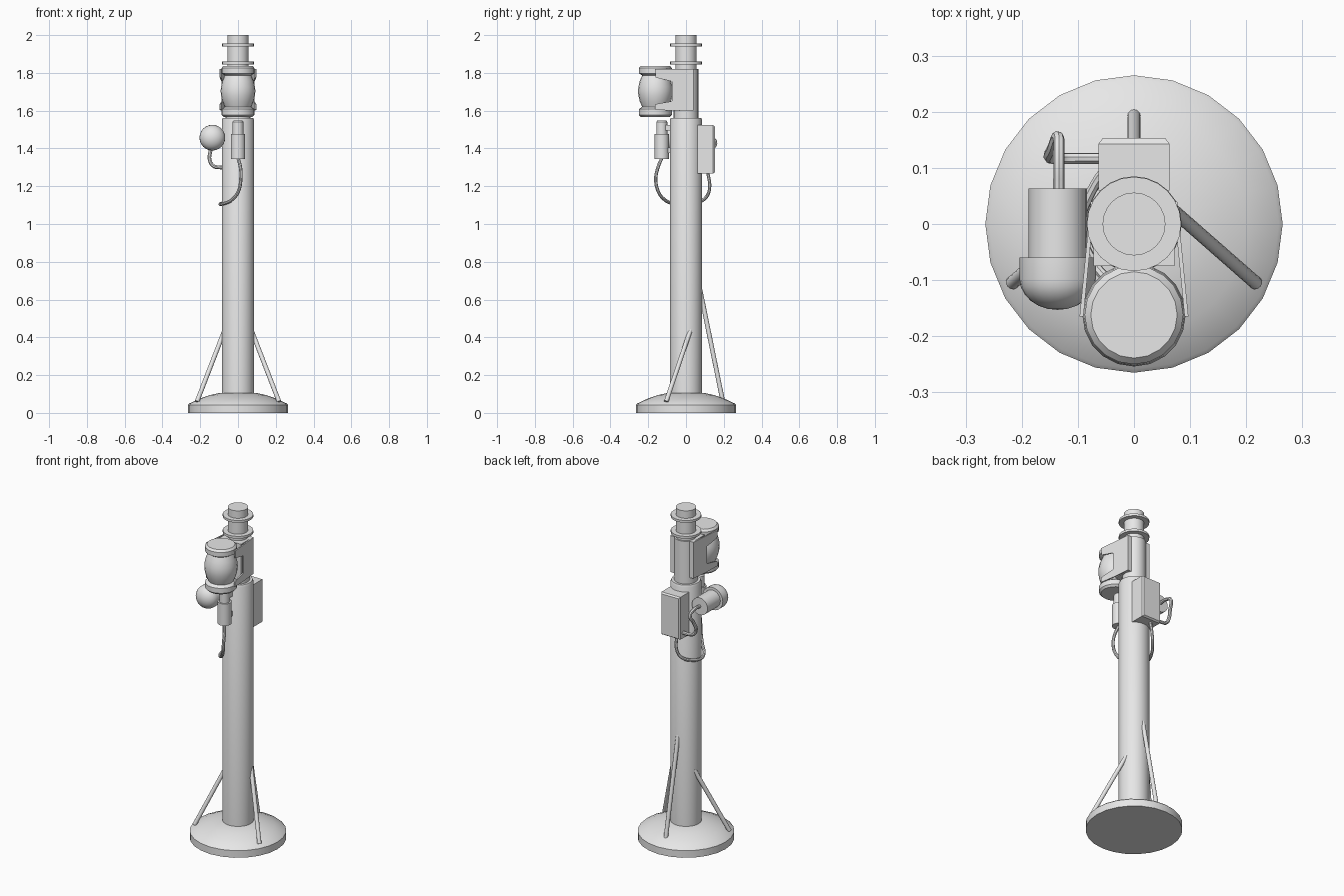
import bpy, bmesh, math
from mathutils import Vector, Matrix

if "Cube" in bpy.data.objects:
    bpy.data.objects.remove(bpy.data.objects["Cube"])

grey = bpy.data.materials.new("plain_grey")
grey.diffuse_color = (0.8, 0.8, 0.8, 1)
grey.use_nodes = True
grey.node_tree.nodes["Principled BSDF"].inputs["Base Color"].default_value = grey.diffuse_color


def add(name, bm, smooth=True):
    """Turn a bmesh into an object with outward normals."""
    bmesh.ops.remove_doubles(bm, verts=bm.verts, dist=1e-5)
    bmesh.ops.recalc_face_normals(bm, faces=bm.faces)
    me = bpy.data.meshes.new(name)
    bm.to_mesh(me)
    bm.free()
    ob = bpy.data.objects.new(name, me)
    bpy.context.collection.objects.link(ob)
    me.materials.append(grey)
    if smooth:
        soften(ob)
    return ob


def soften(ob):
    bpy.ops.object.select_all(action='DESELECT')
    ob.select_set(True)
    bpy.context.view_layer.objects.active = ob
    bpy.ops.object.shade_smooth_by_angle(angle=math.radians(35))


def lathe(name, profile, loc=(0, 0, 0), sides=24, rot=None):
    """Revolve (radius, height) points round z, then turn and place."""
    bm = bmesh.new()
    vs = [bm.verts.new((r, 0, z)) for r, z in profile]
    es = [bm.edges.new(p) for p in zip(vs, vs[1:])]
    bmesh.ops.spin(bm, geom=vs + es, cent=(0, 0, 0), axis=(0, 0, 1),
                   angle=2 * math.pi, steps=sides, use_duplicate=False)
    if rot:
        bm.transform(rot)
    bm.transform(Matrix.Translation(loc))
    return add(name, bm)


def prism(name, pts, offset):
    """Extrude a flat polygon of 3D points by an offset."""
    bm = bmesh.new()
    face = bm.faces.new([bm.verts.new(p) for p in pts])
    ext = bmesh.ops.extrude_face_region(bm, geom=[face], use_keep_orig=True)
    bmesh.ops.translate(bm, vec=offset, verts=[g for g in ext['geom'] if isinstance(g, bmesh.types.BMVert)])
    return add(name, bm, False)


def block(name, x, y, z, taper=0):
    """Box from ranges, with an optional chamfer round its back face."""
    bm = bmesh.new()
    bmesh.ops.create_cube(bm, size=1)
    size = [b - a for a, b in (x, y, z)]
    mid = [(a + b) / 2 for a, b in (x, y, z)]
    bm.transform(Matrix.Translation(mid) @ Matrix.Diagonal((*size, 1)))
    if taper:
        back = max(bm.faces, key=lambda f: f.calc_center_median().y)
        bmesh.ops.inset_region(bm, faces=[back], thickness=taper, depth=0)
        bmesh.ops.translate(bm, vec=(0, taper, 0), verts=back.verts)
    return add(name, bm, False)


def tube(name, pts, radius):
    """Round cable through the points."""
    cu = bpy.data.curves.new(name, 'CURVE')
    cu.dimensions = '3D'
    cu.bevel_depth = radius
    cu.bevel_resolution = 2
    cu.resolution_u = 5
    cu.use_fill_caps = True
    sp = cu.splines.new('BEZIER')
    sp.bezier_points.add(len(pts) - 1)
    for bp, p in zip(sp.bezier_points, pts):
        bp.co = p
        bp.handle_left_type = bp.handle_right_type = 'AUTO'
    ob = bpy.data.objects.new(name, cu)
    bpy.context.collection.objects.link(ob)
    bpy.ops.object.select_all(action='DESELECT')
    ob.select_set(True)
    bpy.context.view_layer.objects.active = ob
    bpy.ops.object.convert(target='MESH')
    ob = bpy.context.object
    ob.data.materials.clear()
    ob.data.materials.append(grey)
    soften(ob)


def rod(name, a, b, radius):
    """Straight bar between two points."""
    a, d = Vector(a), Vector(b) - Vector(a)
    lathe(name, [(0, 0), (radius, 0), (radius, d.length), (0, d.length)], a, 12,
          d.to_track_quat('Z', 'Y').to_matrix().to_4x4())


# Domed foot and main post
lathe("base", [(0, 0), (0.265, 0), (0.265, 0.043), (0.258, 0.05), (0.2, 0.077),
               (0.15, 0.094), (0.1, 0.105), (0, 0.11)])
lathe("post", [(0, 0.08), (0.085, 0.08), (0.085, 1.55), (0.08, 1.562), (0, 1.562)])

# Upper post, neck and two collars
lathe("upper_post", [(0, 1.55), (0.065, 1.55), (0.065, 1.82), (0, 1.82)])
lathe("neck", [(0, 1.81), (0.056, 1.81), (0.056, 2), (0, 2)])
for i, z in enumerate((1.852, 1.948)):
    lathe(f"collar_{i}", [(0, z - 0.007), (0.084, z - 0.007), (0.084, z + 0.007), (0, z + 0.007)])

# Lantern with end caps and bulging lens
lathe("lantern", [(0, 1.567), (0.077, 1.567), (0.088, 1.578), (0.088, 1.608), (0.07, 1.62),
                  (0.083, 1.65), (0.09, 1.68), (0.092, 1.703), (0.09, 1.726), (0.083, 1.757),
                  (0.07, 1.787), (0.088, 1.798), (0.088, 1.825), (0.077, 1.837), (0, 1.837)],
      (0, -0.162, 0), 20)

# Notched side plates carrying the lantern
outline = [(0.04, 1.6), (-0.07, 1.6), (-0.165, 1.605), (-0.165, 1.625), (-0.16, 1.635), (-0.075, 1.65),
           (-0.075, 1.755), (-0.16, 1.775), (-0.165, 1.82), (0.04, 1.82)]
for s, side in ((-1, "left"), (1, "right")):
    prism(f"lantern_plate_{side}",
          [(s * (0.07 + (0.04 - y) * 0.098), y, z) for y, z in outline], (s * 0.007, 0, 0))
block("plate_bridge", (-0.072, 0.072), (-0.075, 0.04), (1.6, 1.82))

# Round-nosed horn on the left, pointing forward
forward = Matrix.Rotation(math.radians(90), 4, 'X')
nose = [(0.068 * math.cos(a), 0.098 + 0.055 * math.sin(a))
        for a in (math.radians(15 * k) for k in range(7))]
nose[-1] = (0, nose[-1][1])
lathe("horn", [(0, -0.063), (0.052, -0.063), (0.052, 0.06), (0.068, 0.06)] + nose,
      (-0.136, 0, 1.457), 24, forward)
tube("horn_cable", [(-0.134, 0.055, 1.457), (-0.134, 0.12, 1.457), (-0.135, 0.155, 1.435),
                    (-0.145, 0.135, 1.39), (-0.15, 0.118, 1.34), (-0.13, 0.117, 1.307),
                    (-0.1, 0.117, 1.3), (-0.05, 0.117, 1.3)], 0.01)

# Control box on the back
block("control_box", (-0.063, 0.063), (0.06, 0.143), (1.267, 1.523), 0.01)

# Sensor on the front with its bracket
lathe("sensor", [(0, 1.345), (0.038, 1.345), (0.038, 1.477), (0.029, 1.477),
                 (0.029, 1.54), (0.024, 1.547), (0, 1.547)], (0, -0.128, 0), 20)
for i, z in enumerate((1.39, 1.51)):
    block(f"sensor_bracket_{i}", (-0.02, 0.02), (-0.11, -0.07), (z - 0.015, z + 0.015))

# Cable from the sensor round the post to the box
tube("sensor_cable", [(0, -0.128, 1.35), (0.013, -0.148, 1.3), (0.015, -0.16, 1.24),
                      (0.003, -0.148, 1.175), (-0.03, -0.115, 1.13), (-0.075, -0.065, 1.108),
                      (-0.095, 0, 1.105), (-0.075, 0.06, 1.115), (-0.045, 0.105, 1.14),
                      (-0.025, 0.125, 1.19), (-0.02, 0.115, 1.275)], 0.009)

# Three slanted braces
rod("brace_back", (0, 0.193, 0.07), (0, 0.075, 0.65), 0.012)
for s, side in ((-1, "left"), (1, "right")):
    rod(f"brace_{side}", (s * 0.217, -0.105, 0.06), (s * 0.07, 0.024, 0.44), 0.012)
